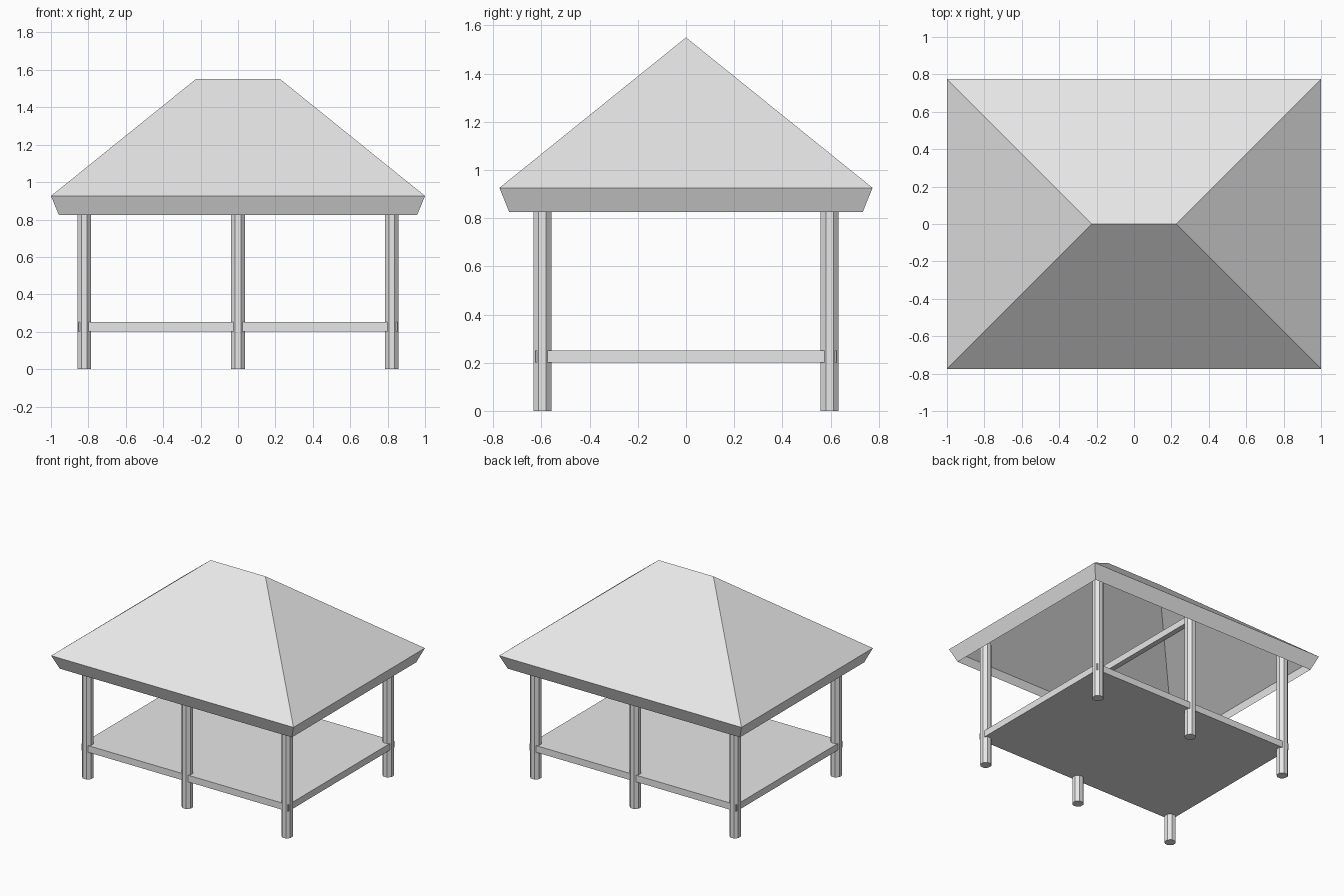
import bpy, bmesh, math

if "Cube" in bpy.data.objects:
    bpy.data.objects.remove(bpy.data.objects["Cube"])

grey = bpy.data.materials.new("light_grey")
grey.diffuse_color = (0.8, 0.8, 0.8, 1)
grey.use_nodes = True
grey.node_tree.nodes["Principled BSDF"].inputs["Base Color"].default_value = grey.diffuse_color


def add_object(name, bm):
    mesh = bpy.data.meshes.new(name)
    bm.to_mesh(mesh)
    bm.free()
    mesh.materials.append(grey)
    obj = bpy.data.objects.new(name, mesh)
    bpy.context.collection.objects.link(obj)
    return obj


def box(name, size, centre):
    bm = bmesh.new()
    bmesh.ops.create_cube(bm, size=1)
    bmesh.ops.scale(bm, vec=size, verts=bm.verts)
    bmesh.ops.translate(bm, vec=centre, verts=bm.verts)
    return add_object(name, bm)


# Octagonal posts, three along each long side
POST_X, POST_Y, POST_TOP, APOTHEM = 0.822, 0.596, 0.95, 0.037
for side, y in (("front", -POST_Y), ("back", POST_Y)):
    for place, x in (("left", -POST_X), ("middle", 0), ("right", POST_X)):
        bm = bmesh.new()
        r = APOTHEM / math.cos(math.pi / 8)
        ring = [bm.verts.new((x + r * math.cos((i + 0.5) * math.pi / 4),
                              y + r * math.sin((i + 0.5) * math.pi / 4), 0))
                for i in range(8)]
        base = bm.faces.new(ring)
        ext = bmesh.ops.extrude_face_region(bm, geom=[base], use_keep_orig=True)
        top = [v for v in ext["geom"] if isinstance(v, bmesh.types.BMVert)]
        bmesh.ops.translate(bm, vec=(0, 0, POST_TOP), verts=top)
        bmesh.ops.recalc_face_normals(bm, faces=bm.faces)
        add_object(f"{side}_{place}_post", bm)

# Raised floor and the tie beam under the roof
box("floor_deck", (1.704, 1.25, 0.05), (0, 0, 0.227))
box("tie_beam", (0.04, 2 * POST_Y, 0.05), (0, 0, 0.925))

# Hollow hip roof with an inward-sloping eave band
bm = bmesh.new()


def rectangle(hx, hy, z):
    return [bm.verts.new((sx * hx, sy * hy, z))
            for sx, sy in ((-1, -1), (1, -1), (1, 1), (-1, 1))]


lower = rectangle(0.958, 0.733, 0.825)
eave = rectangle(1.0, 0.774, 0.926)
left = bm.verts.new((-0.226, 0, 1.55))
right = bm.verts.new((0.226, 0, 1.55))
for i in range(4):
    j = (i + 1) % 4
    bm.faces.new((lower[i], lower[j], eave[j], eave[i]))
bm.faces.new((eave[0], eave[1], right, left))
bm.faces.new((eave[1], eave[2], right))
bm.faces.new((eave[2], eave[3], left, right))
bm.faces.new((eave[3], eave[0], left))
add_object("hip_roof", bm)
